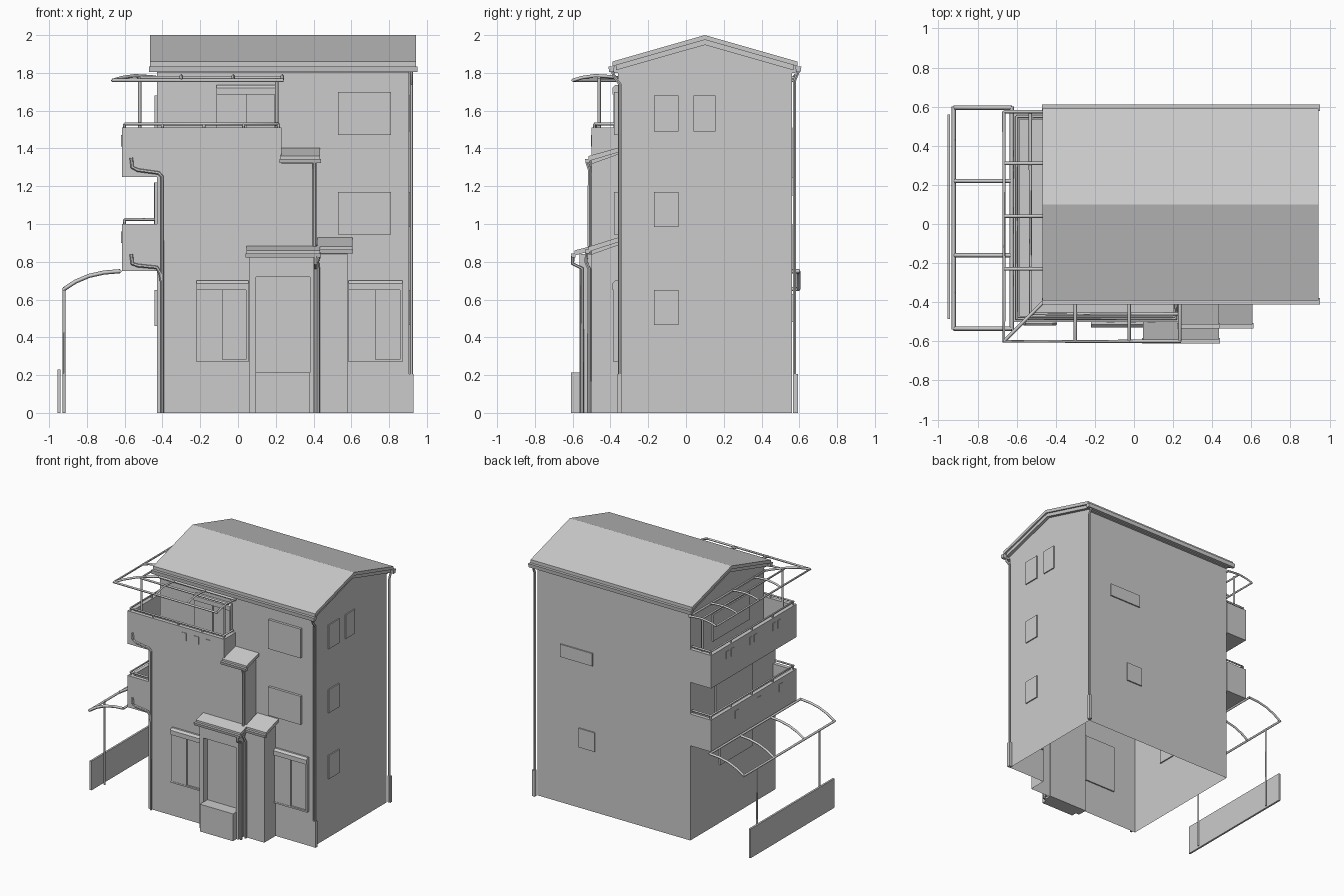
import bpy, bmesh, math
from mathutils import Vector

if "Cube" in bpy.data.objects:
    bpy.data.objects.remove(bpy.data.objects["Cube"])


def add(name, bm):
    bmesh.ops.recalc_face_normals(bm, faces=bm.faces)
    me = bpy.data.meshes.new(name)
    bm.to_mesh(me)
    bm.free()
    ob = bpy.data.objects.new(name, me)
    bpy.context.collection.objects.link(ob)
    return ob


def box(name, x0, x1, y0, y1, z0, z1):
    return boxes(name, [(x0, x1, y0, y1, z0, z1)])


def boxes(name, dims):
    bm = bmesh.new()
    for x0, x1, y0, y1, z0, z1 in dims:
        vs = bmesh.ops.create_cube(bm, size=1)['verts']
        for v in vs:
            v.co = Vector(((x0 + x1) / 2 + v.co.x * (x1 - x0),
                           (y0 + y1) / 2 + v.co.y * (y1 - y0),
                           (z0 + z1) / 2 + v.co.z * (z1 - z0)))
    return add(name, bm)


def prism(name, yz, x0, x1):
    """Extrude a (y, z) profile along x."""
    bm = bmesh.new()
    f = bm.faces.new([bm.verts.new((x0, y, z)) for y, z in yz])
    new = bmesh.ops.extrude_face_region(bm, geom=[f])['geom']
    bmesh.ops.translate(bm, vec=(x1 - x0, 0, 0),
                        verts=[v for v in new if isinstance(v, bmesh.types.BMVert)])
    return add(name, bm)


def tubes(name, paths, r, res=1):
    """Round bars following polylines."""
    cu = bpy.data.curves.new(name, 'CURVE')
    cu.dimensions = '3D'
    cu.bevel_depth, cu.bevel_resolution, cu.use_fill_caps = r, res, True
    for p in paths:
        sp = cu.splines.new('POLY')
        sp.points.add(len(p) - 1)
        for q, c in zip(sp.points, p):
            q.co = (*c, 1)
    ob = bpy.data.objects.new(name, cu)
    bpy.context.collection.objects.link(ob)
    bpy.ops.object.select_all(action='DESELECT')
    ob.select_set(True)
    bpy.context.view_layer.objects.active = ob
    bpy.ops.object.convert(target='MESH')
    if res:
        bpy.ops.object.shade_smooth_by_angle()
    return ob


# House walls: gabled body joined with stepped front blocks, open underneath
body = prism('house_walls', [(-.36, 0), (.56, 0), (.56, 1.82), (.1, 1.955), (-.36, 1.82)], -.43, .905)
blocks = [box('block', -.43, .23, -.5, -.2, 0, 1.30),
          prism('block', [(-.5, 0), (-.2, 0), (-.2, 1.32), (-.36, 1.37), (-.5, 1.32)], .2, .41),
          prism('block', [(-.5, 0), (-.2, 0), (-.2, .84), (-.36, .89), (-.5, .84)], .38, .58)]
bpy.context.view_layer.objects.active = body
for b in blocks:
    m = body.modifiers.new('join', 'BOOLEAN')
    m.operation, m.solver, m.object = 'UNION', 'EXACT', b
    bpy.ops.object.modifier_apply(modifier=m.name)
    bpy.data.objects.remove(b)
bm = bmesh.new()
bm.from_mesh(body.data)
low = [f for f in bm.faces if all(v.co.z < .001 for v in f.verts)]
bmesh.ops.delete(bm, geom=low, context='FACES')
bm.to_mesh(body.data)
bm.free()

# Main roof, barge layer and eave gutters
def chevron(e, top, rise, t):
    return [(.1 - e, top - t), (.1 - e, top), (.1, top + rise), (.1 + e, top), (.1 + e, top - t), (.1, top + rise - t)]

prism('roof', chevron(.49, 1.86, .14, .025), -.467, .943)
prism('roof_barge', chevron(.47, 1.842, .134, .028), -.455, .93)
boxes('eave_soffits', [(-.43, .905, -.38, -.34, 1.80, 1.84), (-.43, .905, .54, .58, 1.80, 1.84)])
for s, n in ((-1, 'front'), (1, 'back')):
    y = .1 + s * .495
    prism('gutter_' + n, [(y - .012, 1.805), (y + .012, 1.805), (y + .016, 1.835), (y - .016, 1.835)], -.47, .95)

# Balconies: floor, parapet, rail
T = .03
boxes('upper_balcony', [(-.615, -.43, -.5, .565, 1.25, 1.30),
                        (-.615, -.615 + T, -.5, .565, 1.30, 1.51),
                        (-.615, .23, -.5, -.5 + T, 1.30, 1.51),
                        (.23 - T, .23, -.5, -.36, 1.30, 1.51),
                        (-.615, -.43, .565 - T, .565, 1.30, 1.51)])
boxes('lower_balcony', [(-.615, -.43, -.5, .565, .75, .80),
                        (-.615, -.615 + T, -.5, .565, .80, 1.0),
                        (-.615, -.43, -.5, -.5 + T, .80, 1.0),
                        (-.615, -.43, .565 - T, .565, .80, 1.0)])
posts_y = (-.48, -.22, .04, .3, .55)
up = [[(-.6, .55, 1.53), (-.6, -.485, 1.53), (.215, -.485, 1.53), (.215, -.37, 1.53)],
      [(-.6, .55, 1.53), (-.44, .55, 1.53)]]
up += [[(-.6, y, 1.5), (-.6, y, 1.53)] for y in posts_y]
up += [[(x, -.485, 1.5), (x, -.485, 1.53)] for x in (-.4, -.18, .03, .215)]
tubes('upper_rail', up, .008, 0)
lo = [[(-.44, .55, 1.025), (-.6, .55, 1.025), (-.6, -.485, 1.025), (-.44, -.485, 1.025)]]
lo += [[(-.6, y, .99), (-.6, y, 1.025)] for y in posts_y]
tubes('lower_rail', lo, .008, 0)
boxes('parapet_vents_front', [(x - .021, x + .021, -.504, -.49, 1.41, 1.47) for x in (-.12, -.012, .09)])
boxes('parapet_vents_side',
      [(-.619, -.605, y - .018, y + .018, 1.41, 1.47) for c in (.33, .04, -.25) for y in (c - .03, c + .03)]
      + [(-.619, -.605, y - .02, y + .02, .90, .96) for y in (.25, -.03, -.3)])

# Low-pitch roofs over the stepped blocks
def lean_to(name, x0, x1, y0, y1, z0, z1):
    prism(name, [(y0, z0 - .012), (y1, z1 - .025), (y1, z1), (y0, z0 + .015)], x0, x1)
    prism(name + '_gutter', [(y0 - .02, z0), (y0 - .015, z0 - .022), (y0 + .004, z0 - .022), (y0 + .008, z0)],
          x0 - .005, x1 + .005)

lean_to('stair_roof', .225, .435, -.515, -.355, 1.345, 1.405)
lean_to('column_roof', .42, .605, -.515, -.355, .865, .93)
lean_to('porch_roof', .045, .435, -.59, -.495, .845, .885)

# Entrance porch with recessed door and front step box
boxes('porch', [(.06, .095, -.565, -.49, 0, .84), (.38, .40, -.565, -.49, 0, .84),
                (.095, .38, -.565, -.49, .72, .84)])
box('entrance_door', .095, .38, -.515, -.49, 0, .72)
box('entrance_step', .092, .382, -.608, -.5, 0, .215)

# Windows
def front_win(name, x0, x1, y, z0, z1, d=.02):
    box(name, x0, x1, y - d, y + .01, z0, z1)

def shutter_win(name, x0, x1, y, z0, z1):
    xm, t = (x0 + x1) / 2, .012
    prism(name + '_shutter_box', [(y, z1), (y - .015, z1), (y - .03, z1 - .015), (y - .03, z1 - .05), (y, z1 - .05)], x0, x1)
    boxes(name + '_frame', [(x0, xm, y - .022, y + .01, z0, z1 - .05), (xm, x1, y - .01, y + .01, z0, z1 - .05),
                            (x1 - t, x1, y - .024, y, z0, z1 - .05), (x0, x1, y - .024, y, z0, z0 + t)])

front_win('window_front_top', .53, .81, -.36, 1.47, 1.70)
front_win('window_front_middle', .53, .81, -.36, .945, 1.17)
shutter_win('window_front_left', -.22, .055, -.5, .27, .70)
shutter_win('window_front_right', .585, .87, -.36, .27, .70)
shutter_win('balcony_door', -.115, .205, -.36, 1.30, 1.735)
boxes('windows_right', [(.9, .914, y0, y1, z0, z1) for y0, y1, z0, z1 in
                        ((-.17, -.04, 1.49, 1.68), (.04, .155, 1.49, 1.68),
                         (-.17, -.04, .985, 1.17), (-.17, -.04, .465, .65))])
boxes('windows_back', [(.42, .70, .55, .57, 1.15, 1.25), (.40, .54, .55, .57, .48, .63)])
boxes('windows_left', [(-.441, -.42, -.17, .29, 1.47, 1.68), (-.441, -.42, -.2, .03, .80, 1.22),
                       (-.446, -.42, .03, .26, .80, 1.22), (-.441, -.42, -.2, .2, .46, .65)])

# Upper canopy frame wrapping the corner
prof = [(0, 1.76), (.05, 1.775), (.12, 1.785), (.2, 1.78), (.235, 1.775)]
side = [[(-.665 + d, y, z) for d, z in prof] for y in (.575, .31, .04, -.23)]
front = [[(x, -.6 + d, z) for d, z in prof] for x in (-.3, -.025, .235)]
hip = [[(-.665 + d, -.6 + d, z) for d, z in prof]]
edge = [[(-.665, .575, 1.76), (-.665, -.6, 1.76), (.24, -.6, 1.76)],
        [(-.53, .575, 1.775), (-.53, -.46, 1.775), (.24, -.46, 1.775)],
        [(-.435, .575, 1.775), (-.435, -.37, 1.775), (.24, -.37, 1.775)]]
tubes('upper_canopy_frame', side + front + hip + edge, .009, 0)
tubes('upper_canopy_posts', [[(x, y, 1.3), (x, y, 1.775)] for x, y in
                             ((-.52, .54), (-.52, -.46), (.205, -.46))], .009, 0)

# Carport canopy: curved ribs, edge bars and posts
arc = [(-.922, .655), (-.86, .695), (-.79, .725), (-.71, .743), (-.625, .75)]
ribs = [[(x, y, z) for x, z in arc] for y in (-.535, -.16, .22, .595)]
bars = [[(x, -.54, z), (x, .6, z)] for x, z in (arc[0], arc[-1])]
tubes('carport_frame', ribs + bars, .011, 0)
tubes('carport_posts', [[(-.92, y, 0), (-.92, y, .66)] for y in (-.35, .43)], .008, 0)
box('low_fence', -.955, -.94, -.485, .56, 0, .23)

# Drain pipes
R = .0095
tubes('balcony_drains', [
    [(-.565, -.508, 1.35), (-.56, -.51, 1.30), (-.53, -.51, 1.285), (-.42, -.51, 1.27), (-.402, -.51, 1.25), (-.402, -.51, 0)],
    [(-.565, -.508, .84), (-.56, -.51, .79), (-.53, -.51, .78), (-.43, -.51, .77), (-.412, -.51, .74), (-.405, -.51, .70)]], R)
tubes('corner_downpipes', [
    [(.918, -.39, 1.81), (.918, -.38, 1.78), (.918, -.35, 1.74), (.918, -.35, 0)],
    [(.918, .595, 1.81), (.918, .575, 1.76), (.918, .575, 0)]], R)
boxes('downpipe_feet', [(.905, .93, y - .012, y + .012, 0, .205) for y in (-.35, .58)])
tubes('porch_downpipes', [
    [(.405, -.525, 1.33), (.405, -.512, 1.29), (.405, -.512, .88)],
    [(.43, -.525, .85), (.42, -.53, .80), (.425, -.512, .76), (.425, -.512, 0)],
    [(.415, -.6, .83), (.412, -.6, .79), (.412, -.55, .765), (.412, -.55, 0)]], R)
